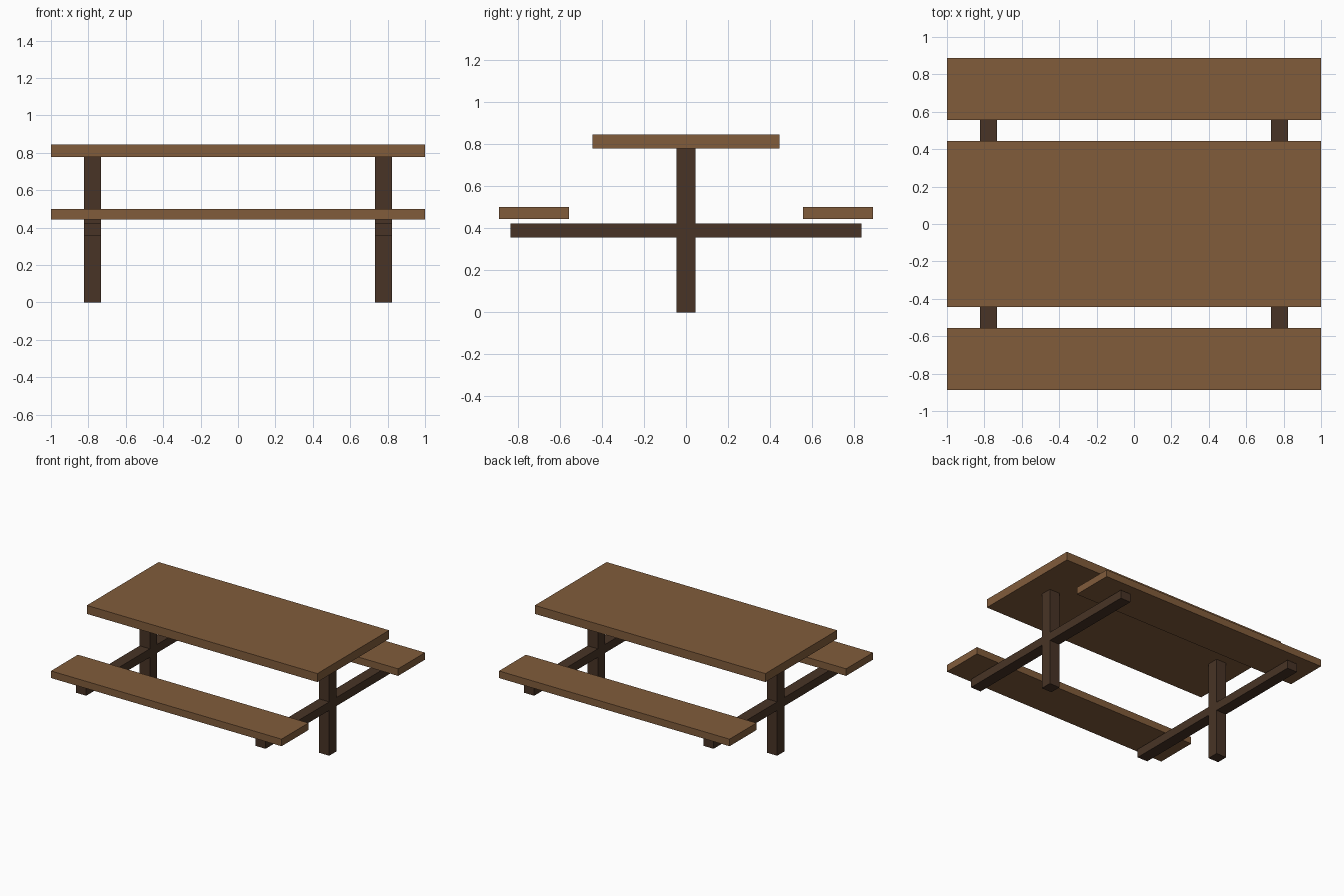
import bpy

if "Cube" in bpy.data.objects:
    bpy.data.objects.remove(bpy.data.objects["Cube"])


def material(name, rgb):
    mat = bpy.data.materials.new(name)
    mat.diffuse_color = (*rgb, 1)
    mat.use_nodes = True
    mat.node_tree.nodes["Principled BSDF"].inputs["Base Color"].default_value = mat.diffuse_color
    return mat


def box(name, center, size, mat):
    bpy.ops.mesh.primitive_cube_add(size=1, location=center)
    obj = bpy.context.object
    obj.name = name
    obj.scale = size
    bpy.ops.object.transform_apply(location=False, rotation=False, scale=True)
    obj.data.materials.append(mat)
    return obj


plank = material("plank_wood", (0.22, 0.107, 0.044))
dark = material("frame_wood", (0.065, 0.034, 0.019))

# Table top
box("table_top", (0, 0, 0.811), (2, 0.889, 0.0667), plank)

# Bench seats, front and back
for name, side in (("front", -1), ("back", 1)):
    box(name + "_bench_seat", (0, side * 0.722, 0.472), (2, 0.333, 0.0556), plank)

# Post and cross beam at each end
for name, side in (("left", -1), ("right", 1)):
    x = side * 0.778
    box(name + "_post", (x, 0, 0.389), (0.089, 0.089, 0.778), dark)
    box(name + "_cross_beam", (x, 0, 0.389), (0.089, 1.667, 0.0667), dark)
